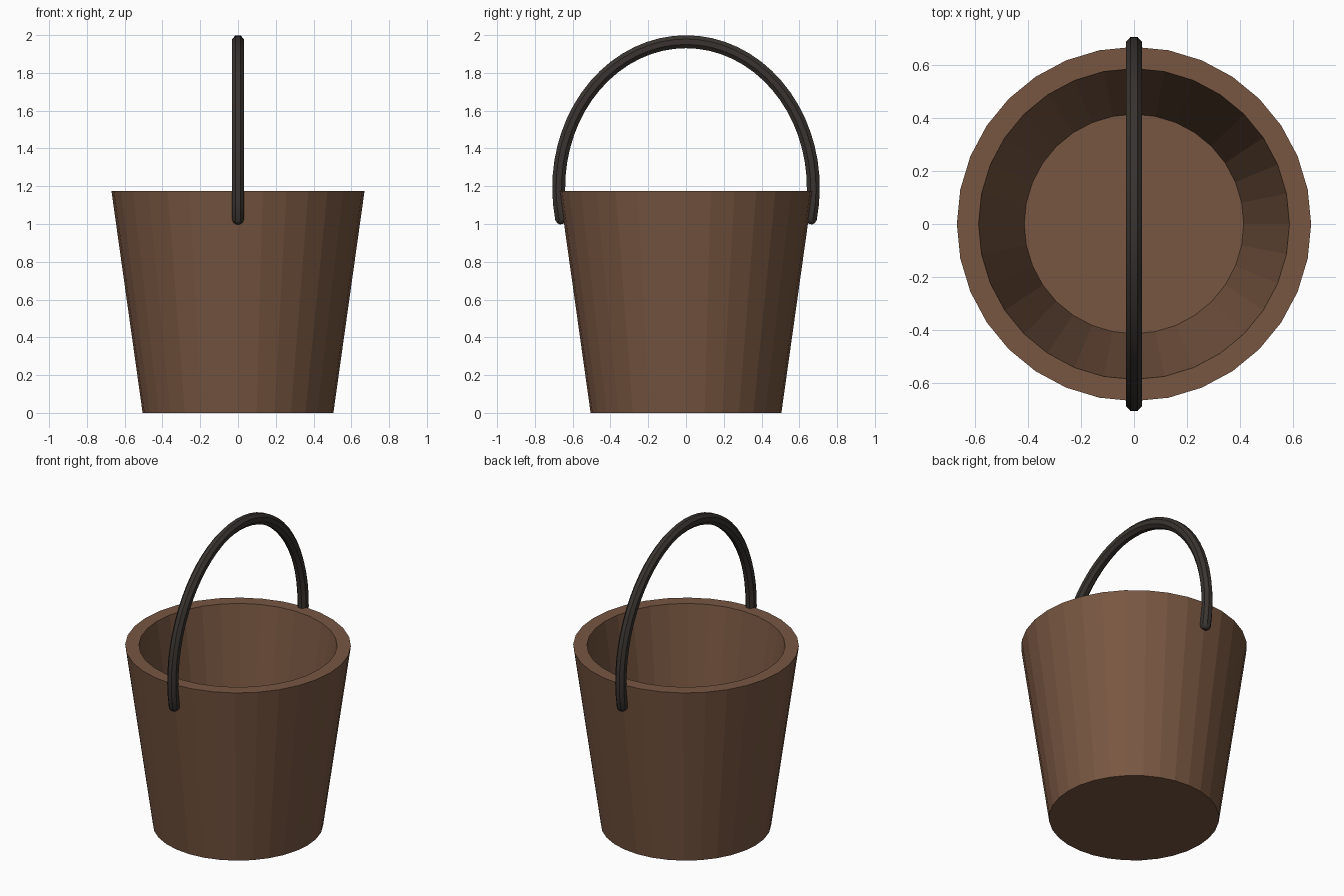
import bpy, bmesh, math

if "Cube" in bpy.data.objects:
    bpy.data.objects.remove(bpy.data.objects["Cube"])


def material(name, color):
    m = bpy.data.materials.new(name)
    m.diffuse_color = color
    m.use_nodes = True
    m.node_tree.nodes["Principled BSDF"].inputs["Base Color"].default_value = m.diffuse_color
    return m


def make_object(name, bm, mat):
    bmesh.ops.recalc_face_normals(bm, faces=bm.faces)
    mesh = bpy.data.meshes.new(name)
    bm.to_mesh(mesh)
    bm.free()
    mesh.materials.append(mat)
    obj = bpy.data.objects.new(name, mesh)
    bpy.context.collection.objects.link(obj)
    return obj


def loft(rings):
    """Join rings of points into a tube closed at both ends."""
    bm = bmesh.new()
    rows = [[bm.verts.new(p) for p in ring] for ring in rings]
    n = len(rows[0])
    for a, b in zip(rows, rows[1:]):
        for i in range(n):
            j = (i + 1) % n
            bm.faces.new((a[i], a[j], b[j], b[i]))
    bm.faces.new(rows[0][::-1])
    bm.faces.new(rows[-1])
    return bm


def angles(n, offset=0.0):
    return [2 * math.pi * (i + offset) / n for i in range(n)]


wood = material("brown_wood", (0.188, 0.094, 0.053, 1))
iron = material("dark_iron", (0.041, 0.034, 0.029, 1))

# Bucket: flat-sided tapered shell with a thick wall and floor
profile = [(0.505, 0), (0.67, 1.175), (0.588, 1.175), (0.415, 0.08)]
make_object("bucket", loft(
    [[(r * math.cos(a), r * math.sin(a), z) for a in angles(32)]
     for r, z in profile]), wood)

# Handle: eight-sided elliptical hoop with rounded ends below the rim
HALF_WIDTH, HALF_HEIGHT, CENTRE_Z = 0.674, 0.773, 1.192
TUBE_X, TUBE_N = 0.0335, 0.037
start, steps = -0.215, 36
stations = [(start + (math.pi - 2 * start) * i / steps, 1) for i in range(steps + 1)]
for phi in (35, 65):
    d = 0.03 * math.sin(math.radians(phi)) / HALF_HEIGHT
    s = math.cos(math.radians(phi))
    stations.insert(0, (start - d, s))
    stations.append((math.pi - start + d, s))
rings = []
for t, s in stations:
    c, n = math.cos(t), math.sin(t)
    ny, nz = c * HALF_HEIGHT, n * HALF_WIDTH
    length = math.hypot(ny, nz)
    ring = []
    for a in angles(8, 0.5):
        out = s * TUBE_N * math.sin(a) / length
        ring.append((s * TUBE_X * math.cos(a),
                     c * HALF_WIDTH + out * ny,
                     CENTRE_Z + n * HALF_HEIGHT + out * nz))
    rings.append(ring)
handle = make_object("handle", loft(rings), iron)
bpy.context.view_layer.objects.active = handle
handle.select_set(True)
bpy.ops.object.shade_smooth_by_angle(angle=math.radians(35))
